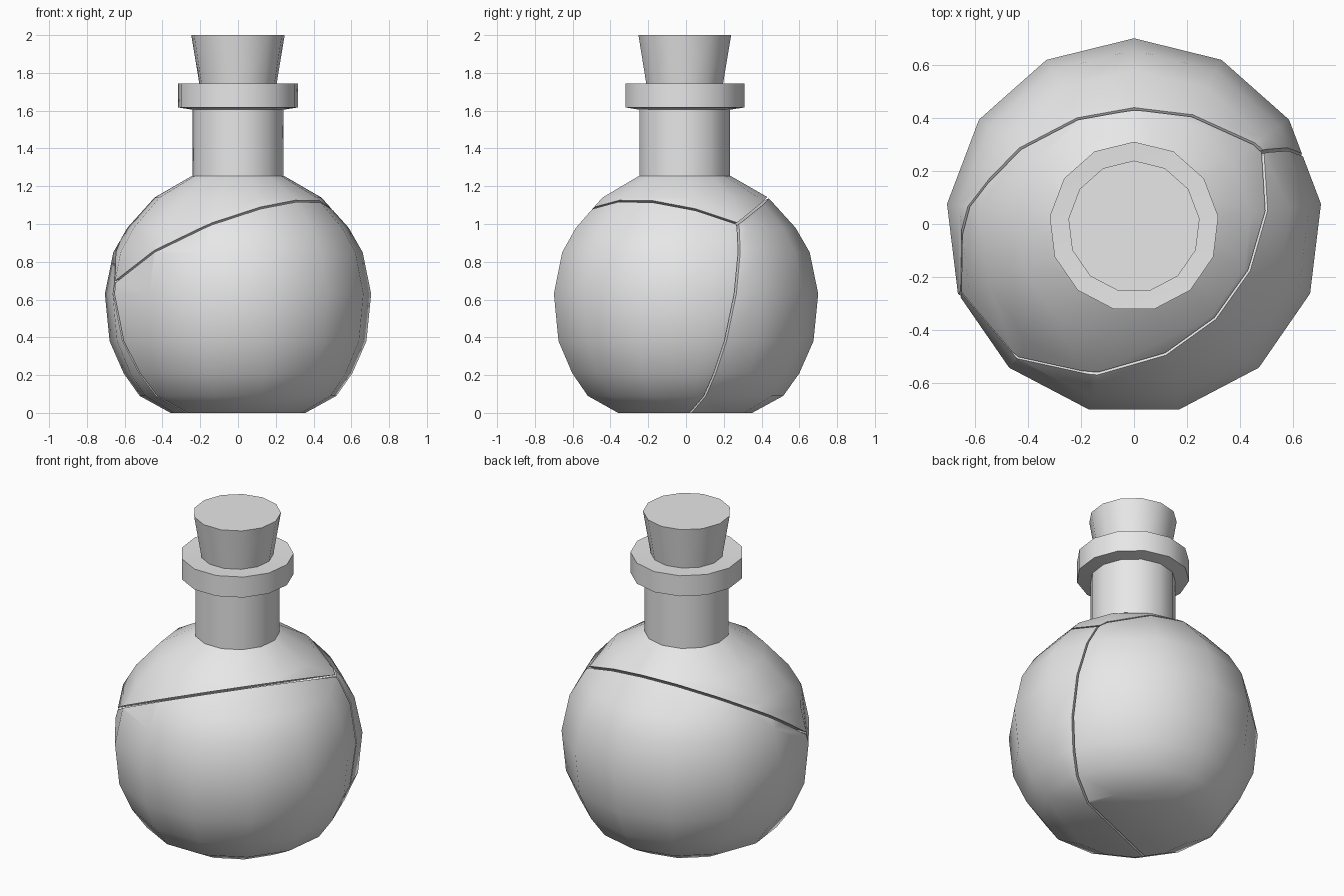
import bpy
import bmesh
import math
from mathutils import Vector

SIDES = 13
CENTRE_Y = -0.01
HALF_GAP = 0.006

if "Cube" in bpy.data.objects:
    bpy.data.objects.remove(bpy.data.objects["Cube"])

grey = bpy.data.materials.new("plain grey")
grey.use_nodes = True
grey.diffuse_color = (0.8, 0.8, 0.8, 1)
grey.node_tree.nodes["Principled BSDF"].inputs["Base Color"].default_value = (0.8, 0.8, 0.8, 1)


def lathe(profile):
    """Closed solid of revolution from (radius, height) pairs, one corner toward +y."""
    bm = bmesh.new()
    rings = []
    for r, z in profile:
        ring = []
        for i in range(SIDES):
            a = math.pi / 2 + math.tau * i / SIDES
            ring.append(bm.verts.new((r * math.cos(a), CENTRE_Y + r * math.sin(a), z)))
        rings.append(ring)
    for low, high in zip(rings, rings[1:]):
        for i in range(SIDES):
            j = (i + 1) % SIDES
            bm.faces.new((low[i], low[j], high[j], high[i]))
    bm.faces.new(rings[0][::-1])
    bm.faces.new(rings[-1])
    return bm


def finish(bm, name):
    bmesh.ops.recalc_face_normals(bm, faces=bm.faces)
    mesh = bpy.data.meshes.new(name)
    bm.to_mesh(mesh)
    bm.free()
    mesh.materials.append(grey)
    obj = bpy.data.objects.new(name, mesh)
    bpy.context.collection.objects.link(obj)
    bpy.ops.object.select_all(action="DESELECT")
    obj.select_set(True)
    bpy.context.view_layer.objects.active = obj
    bpy.ops.object.shade_smooth_by_angle(angle=math.radians(30))
    return obj


# Round body, broken along three cracks that share one inner line
BODY = [(0.36, 0), (0.525, 0.09), (0.61, 0.21), (0.685, 0.38), (0.71, 0.63),
        (0.665, 0.85), (0.59, 0.98), (0.445, 1.14), (0.245, 1.255)]
line_start = Vector((-0.66, -0.26, 0.69))
line_end = Vector((0.48, 0.27, 1.0))
front_crack = Vector((0.3, -0.36, 1.12))
back_crack = Vector((0, 0.42, 1.13))
lower_crack = Vector((0.035, -0.11, 0))


def body_piece(name, crack_a, crack_b):
    """Keep the wedge of the body between two cracks."""
    bm = lathe(BODY)
    for crack, inside in ((crack_a, crack_b), (crack_b, crack_a)):
        normal = (line_end - line_start).cross(crack - line_start).normalized()
        if normal.dot(inside - line_start) < 0:
            normal.negate()
        cut = bmesh.ops.bisect_plane(
            bm, geom=bm.verts[:] + bm.edges[:] + bm.faces[:],
            plane_co=line_start + normal * HALF_GAP, plane_no=normal, clear_inner=True)
        edges = [e for e in cut["geom_cut"] if isinstance(e, bmesh.types.BMEdge)]
        bmesh.ops.holes_fill(bm, edges=edges)
    return finish(bm, name)


body_piece("body_shoulder", front_crack, back_crack)
body_piece("body_front", front_crack, lower_crack)
body_piece("body_back", back_crack, lower_crack)

# Neck with its thick lip
finish(lathe([(0.242, 1.25), (0.242, 1.605), (0.32, 1.617), (0.32, 1.745), (0.2, 1.74)]), "neck_and_lip")

# Tapered stopper
finish(lathe([(0.205, 1.735), (0.249, 2.0)]), "stopper")
